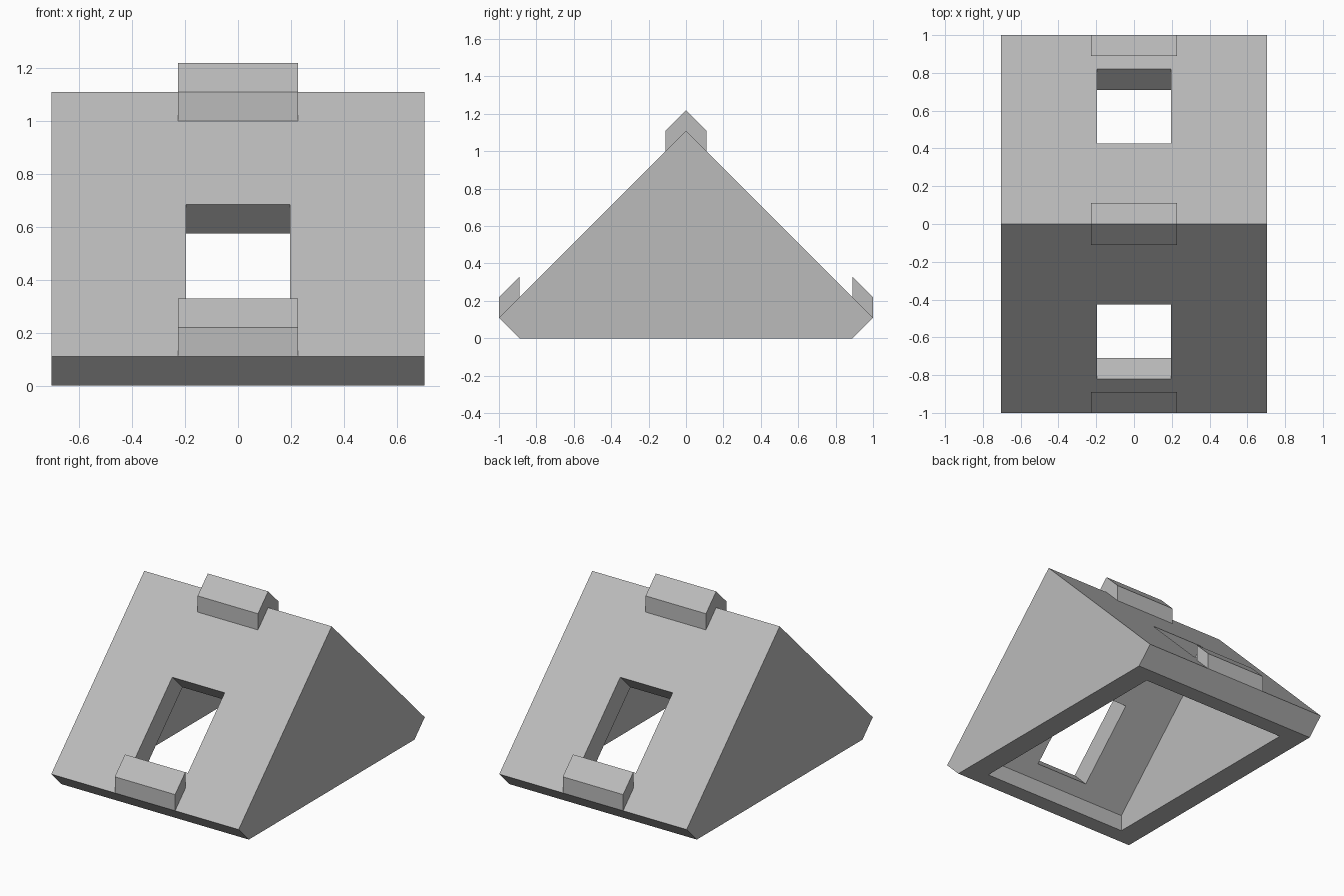
import bpy
import bmesh

cube = bpy.data.objects.get("Cube")
if cube:
    bpy.data.objects.remove(cube, do_unlink=True)

# One flat grey for the whole model
grey = bpy.data.materials.new("light_grey")
grey.use_nodes = True
colour = (0.5, 0.5, 0.5, 1)
grey.diffuse_color = colour
grey.node_tree.nodes["Principled BSDF"].inputs["Base Color"].default_value = colour


def prism(name, profile, half_width):
    """Extrude a (y, z) profile along x, centred on x = 0."""
    bm = bmesh.new()
    face = bm.faces.new([bm.verts.new((-half_width, y, z)) for y, z in profile])
    new = bmesh.ops.extrude_face_region(bm, geom=[face])["geom"]
    verts = [v for v in new if isinstance(v, bmesh.types.BMVert)]
    bmesh.ops.translate(bm, verts=verts, vec=(2 * half_width, 0, 0))
    bmesh.ops.recalc_face_normals(bm, faces=bm.faces)
    mesh = bpy.data.meshes.new(name)
    bm.to_mesh(mesh)
    bm.free()
    mesh.materials.append(grey)
    obj = bpy.data.objects.new(name, mesh)
    bpy.context.collection.objects.link(obj)
    return obj


def cut(target, cutter):
    """Subtract the cutter from the target, then discard it."""
    cutter.hide_render = True
    mod = target.modifiers.new("cut", "BOOLEAN")
    mod.operation = "DIFFERENCE"
    mod.solver = "EXACT"
    mod.object = cutter
    bpy.context.view_layer.objects.active = target
    bpy.ops.object.modifier_apply(modifier=mod.name)
    bpy.data.objects.remove(cutter, do_unlink=True)


t = 0.11        # bevel step; the slope walls are t * sqrt(2) thick
width = 0.705
tab_width = 0.227
eave = 1 - t

# Gabled shell with bevelled eaves, hollow and open underneath
shell = prism("roof_shell", [(-1, t), (-eave, 0), (eave, 0), (1, t), (0, 1 + t)], width)
inner = eave - t
cut(shell, prism("cavity_cutter",
                 [(-inner, -t), (inner, -t), (inner, t), (0, eave), (-inner, t)],
                 width - 0.155))

# Window through each slope, cut square to the slope
for side in (-1, 1):
    out, deep = 0.05, 0.16
    low, high = 0.82, 0.425
    profile = [(side * (y + d), 1 + t - y + d)
               for y, d in ((low, out), (high, out), (high, -deep), (low, -deep))]
    cut(shell, prism("window_cutter", profile, 0.197))

# Ridge tab straddling the peak
prism("ridge_tab", [(-t, 1), (0, 1 + t), (t, 1), (t, 1 + t), (0, 1 + 2 * t), (-t, 1 + t)],
      tab_width)

# Eave tabs, front and back
for name, side in (("front_eave_tab", -1), ("back_eave_tab", 1)):
    prism(name, [(side, t), (side, 2 * t), (side * eave, 3 * t), (side * eave, 2 * t)],
          tab_width)
